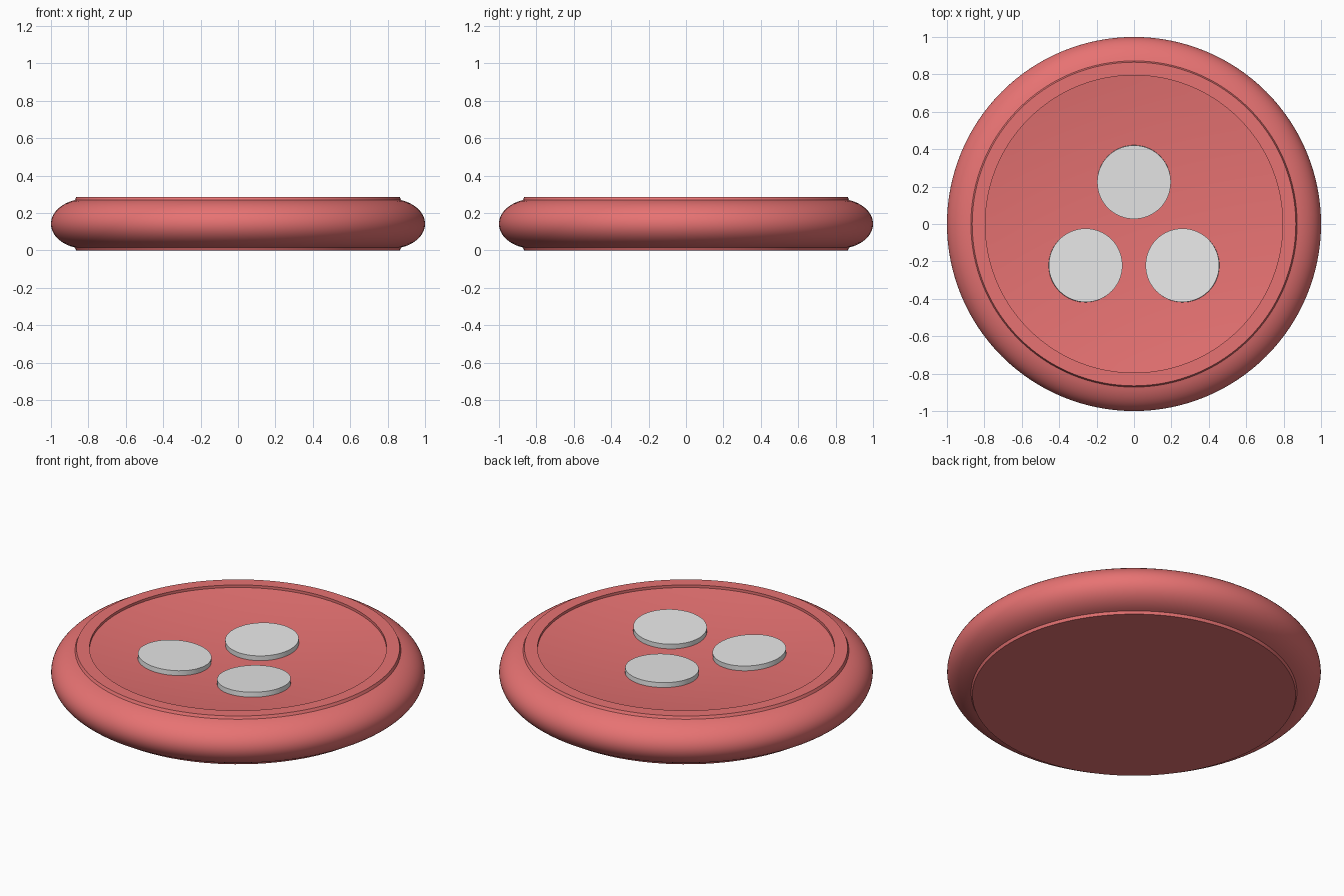
import bpy, bmesh, math
from mathutils import Vector

cube = bpy.data.objects.get("Cube")
if cube:
    bpy.data.objects.remove(cube, do_unlink=True)


def material(name, rgb):
    m = bpy.data.materials.new(name)
    m.use_nodes = True
    m.diffuse_color = (*rgb, 1)
    m.node_tree.nodes["Principled BSDF"].inputs["Base Color"].default_value = (*rgb, 1)
    return m


red = material("soft red", (0.8, 0.17, 0.17))
grey = material("light grey", (0.8, 0.8, 0.8))
HEIGHT, MID, RIM, INNER = 0.285, 0.1425, 0.865, 0.795


def lathe(name, profile, mat, steps=128):
    """Spin an (r, z) profile, listed from bottom axis to top axis, around z."""
    bm = bmesh.new()
    verts = [bm.verts.new((r, 0, z)) for r, z in profile]
    edges = [bm.edges.new(pair) for pair in zip(verts, verts[1:])]
    bmesh.ops.spin(bm, geom=verts + edges, cent=(0, 0, 0), axis=(0, 0, 1),
                   angle=math.tau, steps=steps)
    bmesh.ops.remove_doubles(bm, verts=bm.verts, dist=1e-5)
    bmesh.ops.recalc_face_normals(bm, faces=bm.faces)
    mesh = bpy.data.meshes.new(name)
    bm.to_mesh(mesh)
    bm.free()
    mesh.materials.append(mat)
    obj = bpy.data.objects.new(name, mesh)
    bpy.context.collection.objects.link(obj)
    bpy.ops.object.select_all(action="DESELECT")
    obj.select_set(True)
    bpy.context.view_layer.objects.active = obj
    bpy.ops.object.shade_smooth_by_angle(angle=math.radians(30))
    return obj


def bowl(r):
    """Height of the gently hollow upper face."""
    return 0.213 + 0.09 * r * r


# Dish: flat base, bulging side, flat rim, small step and hollow face
upper = []
for i in range(13):
    a = math.radians(72) * i / 12
    upper.append((0.815 + 0.185 * math.cos(a), MID + 0.133 * math.sin(a)))
lower = [(r, HEIGHT - z) for r, z in reversed(upper[1:])]
hollow = [(INNER * i / 16, bowl(INNER * i / 16)) for i in range(16, -1, -1)]
lathe("dish", [(0, 0), (RIM, 0)] + lower + upper
      + [(RIM, HEIGHT), (INNER, HEIGHT)] + hollow, red)

# Three discs resting on the hollow face, each leaning towards the middle
disc_profile = [(0, -0.006), (0.197, -0.006), (0.197, 0.032), (0, 0.032)]
for name, x, y in (("back_disc", 0, 0.225), ("right_disc", -0.26, -0.222),
                   ("left_disc", 0.26, -0.222)):
    disc = lathe(name, disc_profile, grey, 64)
    normal = Vector((-0.18 * x, -0.18 * y, 1))
    disc.rotation_euler = normal.to_track_quat("Z", "Y").to_euler()
    disc.location = (x, y, bowl(math.hypot(x, y)))
